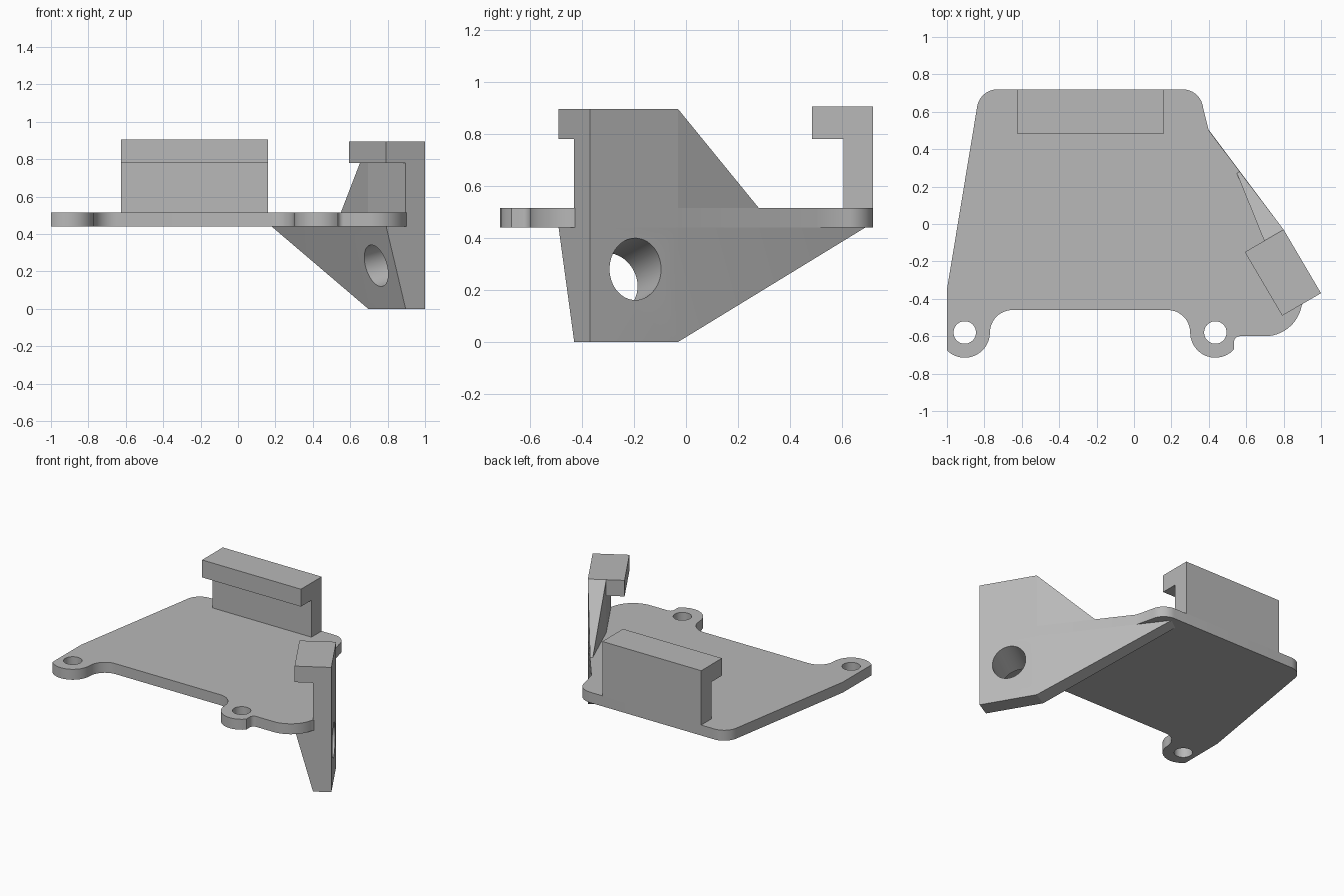
import bpy, bmesh
from math import cos, sin, radians
from mathutils import Vector

if "Cube" in bpy.data.objects:
    bpy.data.objects.remove(bpy.data.objects["Cube"])

grey = bpy.data.materials.new("plain grey")
grey.use_nodes = True
GREY = (0.48, 0.48, 0.48, 1)
grey.diffuse_color = GREY
grey.node_tree.nodes["Principled BSDF"].inputs["Base Color"].default_value = GREY

PLATE_LOW, PLATE_TOP = 0.44, 0.515


def finish(name, bm):
    bmesh.ops.recalc_face_normals(bm, faces=bm.faces)
    mesh = bpy.data.meshes.new(name)
    bm.to_mesh(mesh)
    bm.free()
    mesh.materials.append(grey)
    obj = bpy.data.objects.new(name, mesh)
    bpy.context.collection.objects.link(obj)
    return obj


def extrude(name, points, shift):
    """Sweep a closed outline of 3D points along a vector."""
    bm = bmesh.new()
    base = bm.faces.new([bm.verts.new(p) for p in points])
    out = bmesh.ops.extrude_face_region(bm, geom=[base], use_keep_orig=True)
    moved = [v for v in out["geom"] if isinstance(v, bmesh.types.BMVert)]
    bmesh.ops.translate(bm, verts=moved, vec=shift)
    return finish(name, bm)


def prism(name, outline, low, high):
    return extrude(name, [(x, y, low) for x, y in outline], (0, 0, high - low))


def hull(name, points):
    bm = bmesh.new()
    for p in points:
        bm.verts.new(p)
    bmesh.ops.convex_hull(bm, input=bm.verts[:])
    bmesh.ops.dissolve_limit(bm, angle_limit=0.01, verts=bm.verts[:], edges=bm.edges[:])
    return finish(name, bm)


def arc(cx, cy, r, start, end, steps=12):
    angles = [radians(start + (end - start) * i / steps) for i in range(steps + 1)]
    return [(cx + r * cos(a), cy + r * sin(a)) for a in angles]


def drill(obj, centre, axis, radius):
    bpy.ops.mesh.primitive_cylinder_add(
        vertices=48, radius=radius, depth=1, location=centre,
        rotation=Vector(axis).to_track_quat("Z", "Y").to_euler())
    cutter = bpy.context.object
    cutter.name = "hole_cutter"
    cutter.hide_render = True
    cut = obj.modifiers.new("hole", "BOOLEAN")
    cut.operation, cut.solver, cut.object = "DIFFERENCE", "EXACT", cutter
    bpy.context.view_layer.objects.active = obj
    bpy.ops.object.modifier_apply(modifier=cut.name)
    bpy.data.objects.remove(cutter)


def smooth(obj):
    bpy.ops.object.select_all(action="DESELECT")
    obj.select_set(True)
    bpy.context.view_layer.objects.active = obj
    bpy.ops.object.shade_smooth_by_angle(angle=radians(25))


# Base plate with two rounded screw ears
ears = [(-0.905, -0.58), (0.435, -0.58)]
outline = (
    arc(*ears[0], 0.135, 225, 360)
    + arc(-0.65, -0.58, 0.12, 180, 90)
    + arc(0.18, -0.58, 0.12, 90, 0)
    + arc(*ears[1], 0.135, 180, 318)
    + arc(0.565, -0.63, 0.03, 180, 90, 6)
    + arc(0.70, -0.40, 0.20, -90, -10)
    + [(0.95, -0.34), (0.80, -0.03), (0.40, 0.50)]
    + arc(0.26, 0.61, 0.11, 5, 90)
    + arc(-0.73, 0.61, 0.11, 90, 172)
    + [(-1, -0.35)]
)
# Drop the coincident points where arcs meet
outline = [p for i, p in enumerate(outline)
           if (Vector(p) - Vector(outline[i - 1])).length > 0.001]
plate = prism("base_plate", outline, PLATE_LOW, PLATE_TOP)
for x, y in ears:
    drill(plate, (x, y, PLATE_TOP), (0, 0, 1), 0.06)
smooth(plate)

# Rear clip: an upright with a lip reaching forward
clip = [(0.72, PLATE_TOP), (0.72, 0.905), (0.485, 0.905),
        (0.485, 0.78), (0.605, 0.78), (0.605, PLATE_TOP)]
extrude("rear_clip", [(-0.625, y, z) for y, z in clip], (0.785, 0, 0))

# Angled side bracket, set out from its outer face
BACK, FRONT = Vector((0.80, -0.03)), Vector((1.0, -0.37))
INWARD = Vector((-0.865, -0.50))
THIN, THICK = 0.12, 0.24
TOP, LIP = 0.895, 0.78


def slab(depth):
    return [BACK, FRONT, FRONT + INWARD * depth, BACK + INWARD * depth]


def at(p, z):
    return (p[0], p[1], z)


prism("bracket_wall", slab(THIN), PLATE_LOW, TOP)
prism("bracket_lip", slab(THICK), LIP, TOP)

# Sloping web above the plate
inner_back = BACK + INWARD * THIN
hull("upper_web", [at(BACK, TOP), at(inner_back, TOP),
                   at(BACK, PLATE_TOP), at(inner_back, PLATE_TOP),
                   (0.55, 0.27, PLATE_TOP), (0.565, 0.28, PLATE_TOP)])

# Tapered gusset below the plate with a tilted through hole
gusset = hull("lower_gusset",
              [at(p, 0) for p in slab(THIN)]
              + [at(p, PLATE_LOW) for p in slab(THICK)]
              + [(0.26, 0.69, PLATE_LOW), (0.18, 0.63, PLATE_LOW)])
drill(gusset, (0.897, -0.195, 0.28), (INWARD.x, INWARD.y, -0.27), 0.115)
smooth(gusset)
